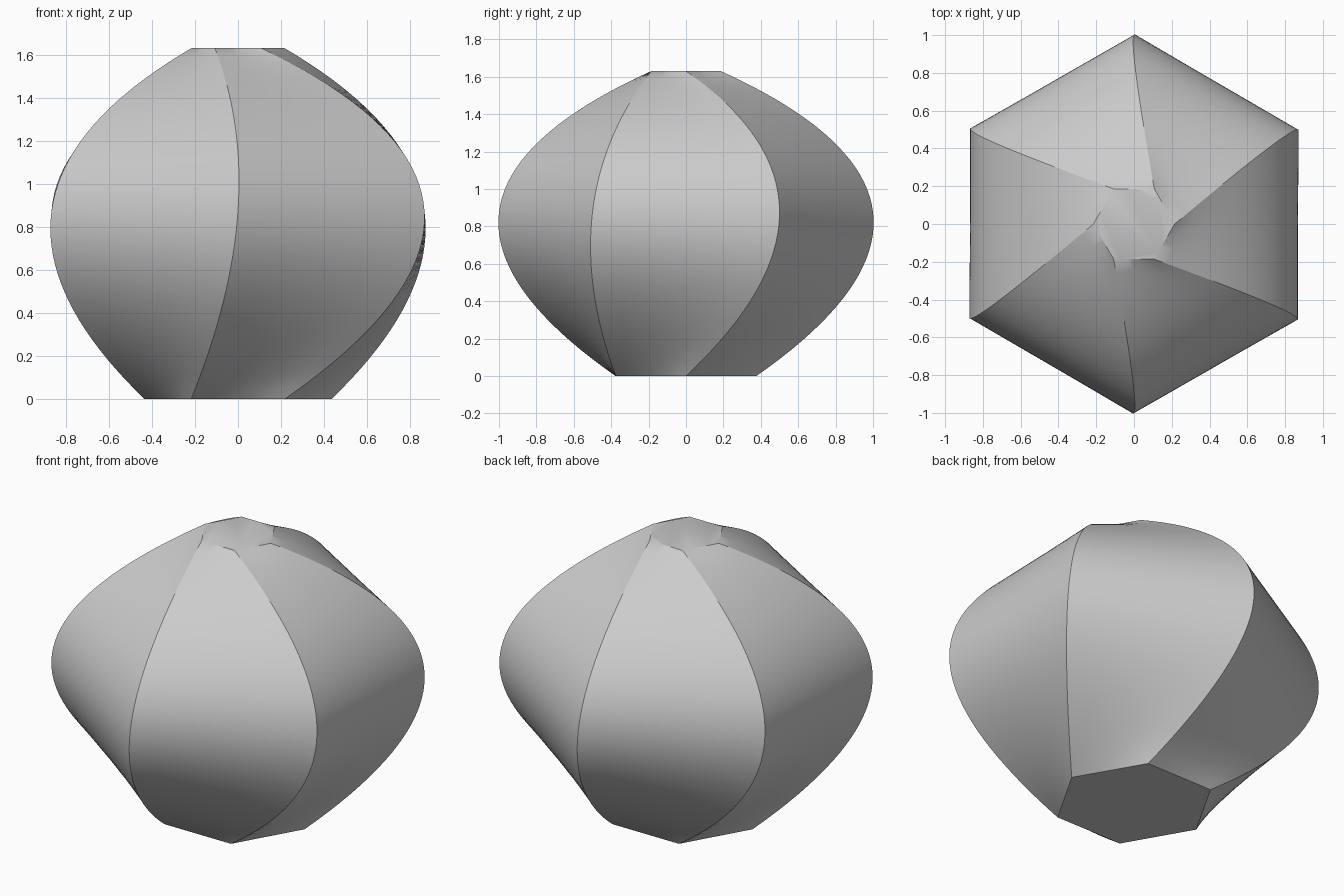
import bpy
import bmesh
from math import cos, sin, pi, radians
from mathutils import Vector

cube = bpy.data.objects.get("Cube")
if cube:
    bpy.data.objects.remove(cube)

HEIGHT, BELLY_HEIGHT = 1.63, 0.875
SIDES, ROWS, COLS = 6, 40, 6


def hexagon_corner(radius, angle, z):
    return Vector((radius * cos(angle), radius * sin(angle), z))


def ridge_point(i, t):
    """Quadratic curve through matching corners of the foot, belly and rim."""
    a = i * 2 * pi / SIDES
    foot = hexagon_corner(0.435, a, 0)
    belly = hexagon_corner(1.0, a + pi / SIDES, BELLY_HEIGHT)
    rim = hexagon_corner(0.215, a, HEIGHT)
    s = 2 * t - 1
    return belly + (rim - foot) * (s / 2) + ((rim + foot) / 2 - belly) * s * s


# Body: hexagonal rings lofted upward, capped at the foot and rim
bm = bmesh.new()
rings = []
for r in range(ROWS + 1):
    t = r / ROWS
    corners = [ridge_point(i, t) for i in range(SIDES)]
    ring = []
    for i in range(SIDES):
        for c in range(COLS):
            ring.append(bm.verts.new(corners[i].lerp(corners[(i + 1) % SIDES], c / COLS)))
    rings.append(ring)

count = SIDES * COLS
for low, high in zip(rings, rings[1:]):
    for i in range(count):
        j = (i + 1) % count
        bm.faces.new((low[i], low[j], high[j], high[i]))
bm.faces.new(reversed(rings[0]))
bm.faces.new(rings[-1])

mesh = bpy.data.meshes.new("twisted_vase")
bm.to_mesh(mesh)
bm.free()
vase = bpy.data.objects.new("twisted_vase", mesh)
bpy.context.collection.objects.link(vase)

# Plain grey finish
grey = bpy.data.materials.new("light_grey")
grey.use_nodes = True
colour = (0.6, 0.6, 0.6, 1)
grey.diffuse_color = colour
grey.node_tree.nodes["Principled BSDF"].inputs["Base Color"].default_value = colour
mesh.materials.append(grey)

# Smooth panels with crisp ridges
bpy.ops.object.select_all(action="DESELECT")
vase.select_set(True)
bpy.context.view_layer.objects.active = vase
bpy.ops.object.shade_smooth_by_angle(angle=radians(30))
